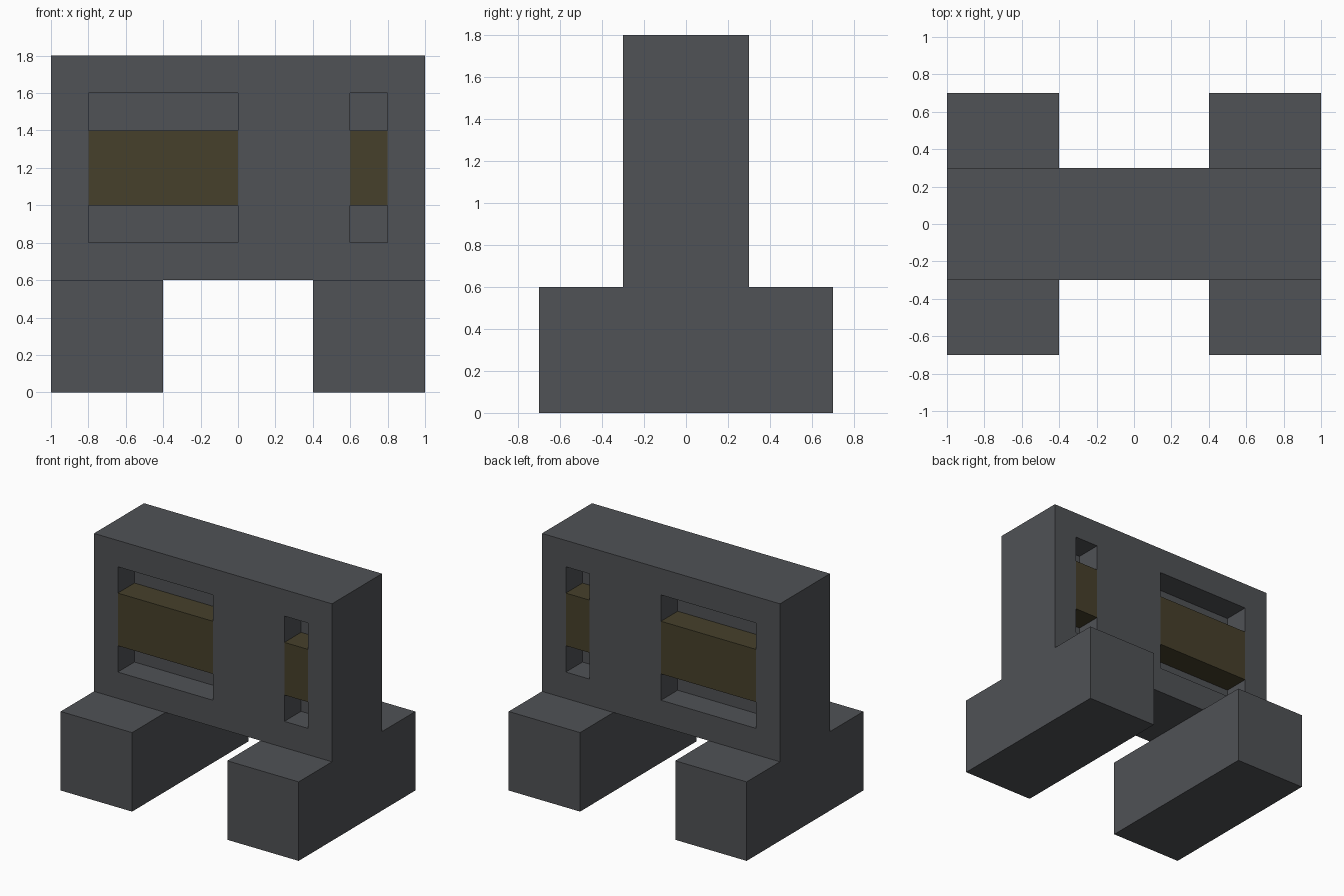
import bpy

if "Cube" in bpy.data.objects:
    bpy.data.objects.remove(bpy.data.objects["Cube"])


def material(name, rgb):
    mat = bpy.data.materials.new(name)
    mat.diffuse_color = (*rgb, 1.0)
    mat.use_nodes = True
    mat.node_tree.nodes["Principled BSDF"].inputs["Base Color"].default_value = mat.diffuse_color
    return mat


def box(name, x, y, z, mat):
    """Box spanning the given (min, max) ranges."""
    spans = (x, y, z)
    bpy.ops.mesh.primitive_cube_add(size=1)
    obj = bpy.context.object
    obj.name = name
    for v in obj.data.vertices:
        v.co = [(a + b) / 2 + c * (b - a) for c, (a, b) in zip(v.co, spans)]
    obj.data.materials.append(mat)
    return obj


grey = material("slate grey", (0.080, 0.084, 0.092))
brown = material("dark olive brown", (0.061, 0.051, 0.024))

# Upright wall standing across the two feet
wall = box("wall", (-1, 1), (-0.3, 0.3), (0.6, 1.8), grey)

# Feet running front to back
for side, x in (("left", (-1, -0.4)), ("right", (0.4, 1))):
    box(side + "_foot", x, (-0.7, 0.7), (0, 0.6), grey)

# Recessed windows on both faces, each with a flush block across its middle
for size, x in (("wide", (-0.8, 0.0)), ("narrow", (0.6, 0.8))):
    for face, s in (("front", -1), ("back", 1)):
        name = f"{face}_{size}"
        cutter = box(name + "_cutter", x, sorted((0.1 * s, 0.5 * s)), (0.8, 1.6), grey)
        cutter.hide_render = True
        cut = wall.modifiers.new(name + "_recess", "BOOLEAN")
        cut.operation = "DIFFERENCE"
        cut.solver = "EXACT"
        cut.object = cutter
        bpy.context.view_layer.objects.active = wall
        bpy.ops.object.modifier_apply(modifier=cut.name)
        bpy.data.objects.remove(cutter)
        box(name + "_block", x, sorted((0.1 * s, 0.3 * s)), (1.0, 1.4), brown)
